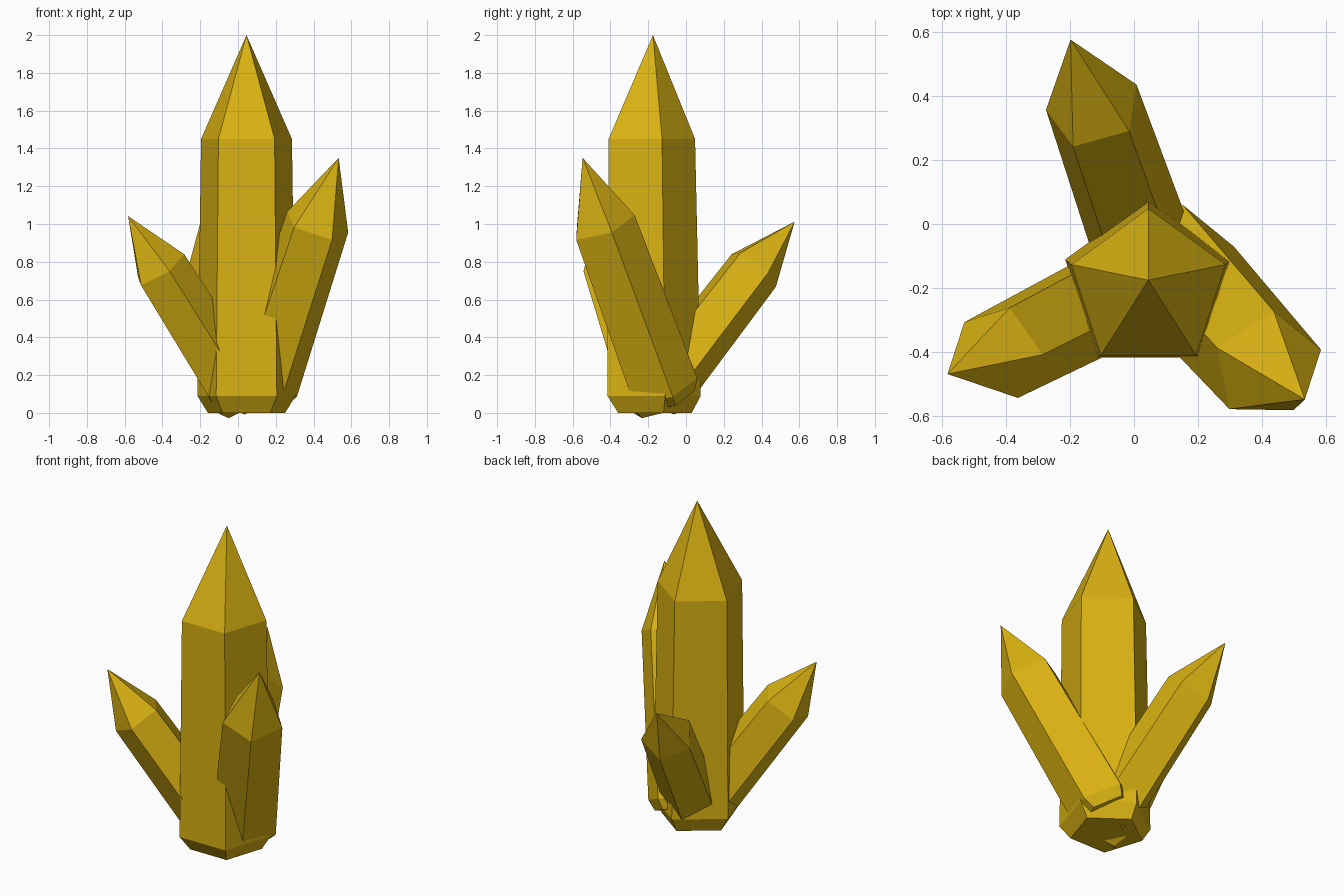
import bpy
import bmesh
from math import cos, sin, tau
from mathutils import Vector, Matrix

cube = bpy.data.objects.get("Cube")
if cube:
    bpy.data.objects.remove(cube)

# Golden crystal colour
gold = bpy.data.materials.new("golden_yellow")
gold.use_nodes = True
colour = (0.70, 0.445, 0.006, 1)
gold.diffuse_color = colour
gold.node_tree.nodes["Principled BSDF"].inputs["Base Color"].default_value = colour

SIDES = 5
# Crystal profile: height, radius, sideways drift of the ring
RINGS = [(0, 0.215, 0), (0.09, 0.273, -0.01), (1.45, 0.253, -0.02)]
TIP = (0, 0.01, 2)


def crystal(name, base, axis, corner, scale):
    """Pentagonal crystal along axis, with one corner turned toward corner."""
    bm = bmesh.new()
    rings = []
    for height, radius, drift in RINGS:
        rings.append([bm.verts.new((-radius * sin(tau * i / SIDES),
                                    radius * cos(tau * i / SIDES) + drift,
                                    height)) for i in range(SIDES)])
    tip = bm.verts.new(TIP)
    bm.faces.new(rings[0])
    for i in range(SIDES):
        j = (i + 1) % SIDES
        for low, high in zip(rings, rings[1:]):
            bm.faces.new((low[i], low[j], high[j], high[i]))
        bm.faces.new((rings[-1][i], rings[-1][j], tip))
    bmesh.ops.recalc_face_normals(bm, faces=bm.faces)

    # Lean the crystal and set it on its base point
    z = Vector(axis).normalized()
    x = Vector(corner).cross(z).normalized()
    y = z.cross(x)
    turn = Matrix((x, y, z)).transposed().to_4x4()
    bm.transform(Matrix.Translation(base) @ turn @ Matrix.Scale(scale, 4))

    mesh = bpy.data.meshes.new(name)
    bm.to_mesh(mesh)
    bm.free()
    mesh.materials.append(gold)
    bpy.context.collection.objects.link(bpy.data.objects.new(name, mesh))


# Upright centre crystal and three leaning smaller ones
crystal("main_crystal", (0.045, -0.185, 0), (0, 0, 1), (0, 1, 0), 1)
crystal("left_crystal", (0.112, -0.097, 0.071), (0.296, -0.322, 0.9),
        (0.02, 0.167, 0.051), 0.71)
crystal("right_crystal", (0.034, -0.165, 0.045), (-0.51, -0.255, 0.822),
        (0.18, 0.9, 0.39), 0.605)
crystal("back_crystal", (0.057, -0.163, 0.075), (-0.208, 0.601, 0.771),
        (-0.045, 0.19, -0.155), 0.61)
